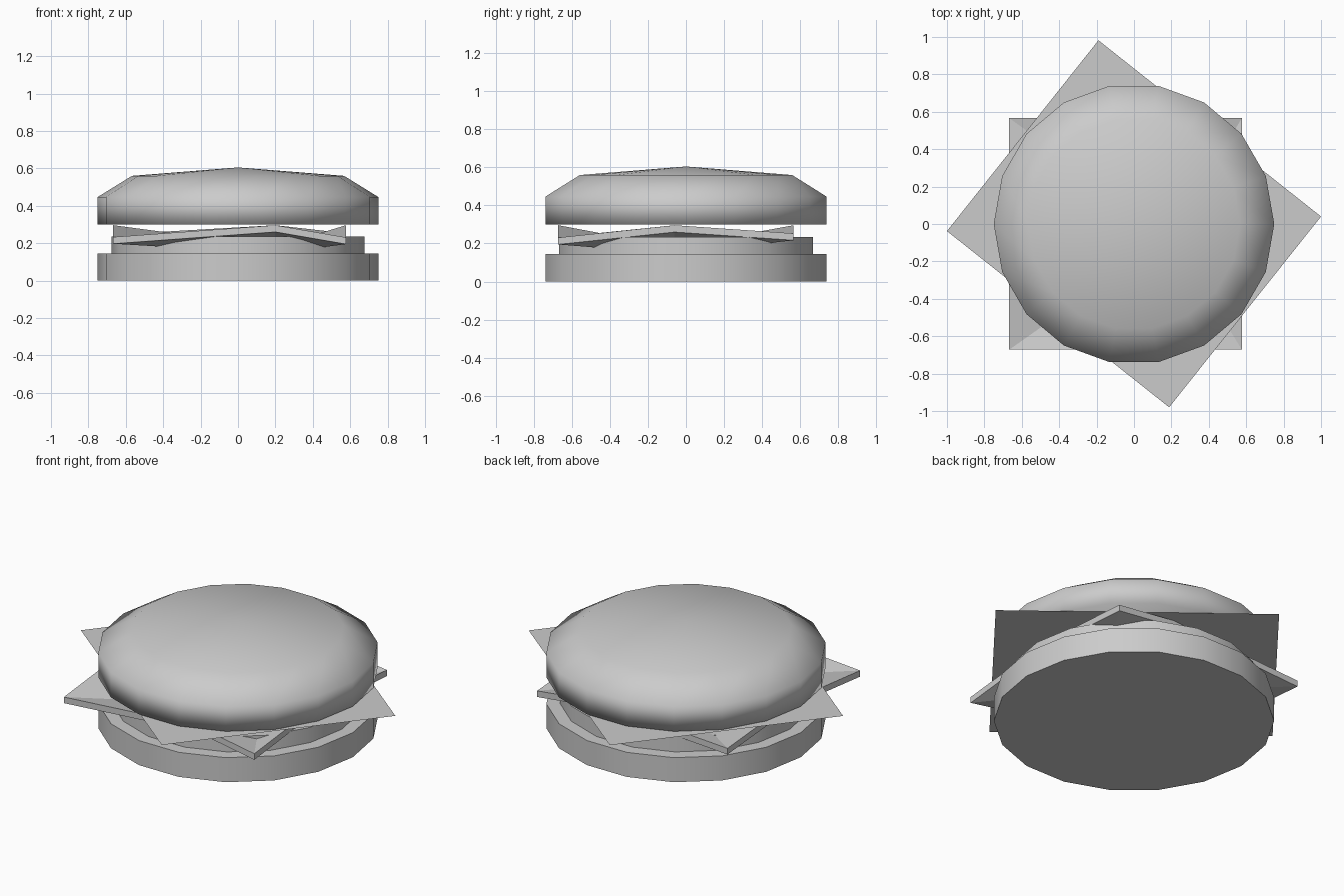
import bpy, bmesh, math

if "Cube" in bpy.data.objects:
    bpy.data.objects.remove(bpy.data.objects["Cube"])

SIDES = 18


def finish(bm, name, smooth=None):
    bmesh.ops.recalc_face_normals(bm, faces=bm.faces)
    mesh = bpy.data.meshes.new(name)
    bm.to_mesh(mesh)
    bm.free()
    obj = bpy.data.objects.new(name, mesh)
    bpy.context.collection.objects.link(obj)
    if smooth:
        bpy.ops.object.select_all(action='DESELECT')
        obj.select_set(True)
        bpy.context.view_layer.objects.active = obj
        bpy.ops.object.shade_smooth_by_angle(angle=math.radians(smooth))
    return obj


def lathe(name, profile, apex=None, smooth=30):
    """Closed solid of stacked rings (radius, z), with an optional top point."""
    bm = bmesh.new()
    rings = []
    for r, z in profile:
        rings.append([bm.verts.new((r * math.cos(a), r * math.sin(a), z))
                      for a in (2 * math.pi * i / SIDES for i in range(SIDES))])
    for low, high in zip(rings, rings[1:]):
        for i in range(SIDES):
            j = (i + 1) % SIDES
            bm.faces.new((low[i], low[j], high[j], high[i]))
    bm.faces.new(rings[0][::-1])
    if apex is None:
        bm.faces.new(rings[-1])
    else:
        tip = bm.verts.new((0, 0, apex))
        for i in range(SIDES):
            bm.faces.new((rings[-1][i], rings[-1][(i + 1) % SIDES], tip))
    return finish(bm, name, smooth)


# Buns and patty
lathe("bottom_bun", [(0.75, 0), (0.75, 0.145)])
lathe("patty", [(0.677, 0.145), (0.677, 0.235)])
lathe("top_bun", [(0.75, 0.30), (0.75, 0.447), (0.567, 0.56)], apex=0.605, smooth=180)

# Cheese slice: 2x2 grid, edge points raised, corners and centre sagging
xs, ys = (-0.667, 0.2, 0.577), (-0.672, -0.06, 0.566)
heights = ((0.197, 0.26, 0.195), (0.26, 0.145, 0.26), (0.21, 0.26, 0.217))
bm = bmesh.new()
low, top = [[[bm.verts.new((xs[i], ys[j], heights[j][i] + t)) for i in range(3)]
             for j in range(3)] for t in (0, 0.036)]
for g in (low, top):
    centre = g[1][1]
    for j in (0, 2):
        for i in (0, 2):
            # split each quarter along its centre-to-corner valley
            bm.faces.new((centre, g[j][1], g[j][i]))
            bm.faces.new((centre, g[j][i], g[1][i]))
rim = [(0, 0), (0, 1), (0, 2), (1, 2), (2, 2), (2, 1), (2, 0), (1, 0)]
for (a, b), (c, d) in zip(rim, rim[1:] + rim[:1]):
    bm.faces.new((low[a][b], low[c][d], top[c][d], top[a][b]))
finish(bm, "cheese_slice")

# Lettuce: a single flat sheet, turned against the cheese
bm = bmesh.new()
bm.faces.new([bm.verts.new((x, y, 0.296)) for x, y in
              ((1, 0.04), (-0.19, 0.982), (-1, -0.038), (0.188, -0.98))])
finish(bm, "lettuce_leaf")
